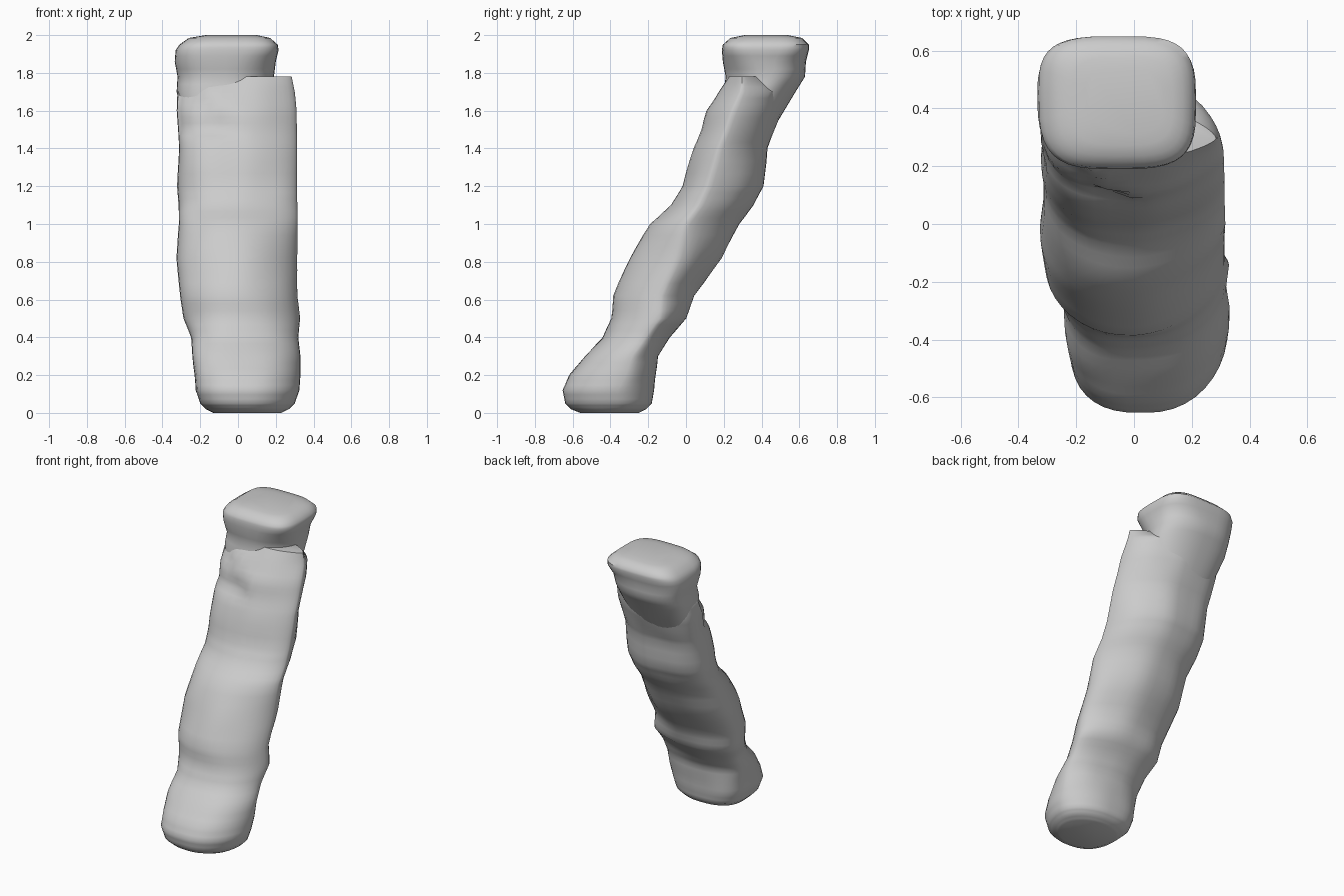
import bpy
import bmesh
import math
from mathutils import Vector, noise

if "Cube" in bpy.data.objects:
    bpy.data.objects.remove(bpy.data.objects["Cube"], do_unlink=True)

material = bpy.data.materials.new("light grey")
material.use_nodes = True
grey = (0.6, 0.6, 0.6, 1)
material.diffuse_color = grey
material.node_tree.nodes["Principled BSDF"].inputs["Base Color"].default_value = grey

SEGMENTS = 40
LEFT_RIDGE = 0.58


def section(ring):
    """One horizontal outline: a power of 2 is round, larger is squarer,
    smaller is a wedge. The ridge is the widest point from front to back."""
    z, low_x, high_x, front, back, low_power, high_power, ridge = ring
    middle_x = (low_x + high_x) / 2
    points = []
    for i in range(SEGMENTS):
        angle = math.tau * i / SEGMENTS
        c, s = math.cos(angle), math.sin(angle)
        power, way = (high_power, ridge) if c > 0 else (low_power, LEFT_RIDGE)
        # a wedge is sharp at its side only, never at front or back
        u = math.copysign(abs(c) ** min(1.05, 2 / power), c)
        v = abs(s) ** (2 / power)
        middle_y = front + (back - front) * (0.5 + (way - 0.5) * abs(u) ** 0.5)
        end = back if s > 0 else front
        points.append(Vector((middle_x + u * (high_x - low_x) / 2,
                              middle_y + v * (end - middle_y), z)))
    return points


def refine(rings, steps):
    """Insert blended rings between the given ones."""
    result = []
    for a, b in zip(rings, rings[1:]):
        for k in range(steps):
            result.append([p + (q - p) * k / steps for p, q in zip(a, b)])
    return result + [rings[-1]]


def loft(name, rings, steps, shape, angle):
    """Skin a closed surface over the rings, moving each point with shape()."""
    bm = bmesh.new()
    loops = [[bm.verts.new(shape(p)) for p in section(r)] for r in refine(rings, steps)]
    for low, high in zip(loops, loops[1:]):
        for i in range(SEGMENTS):
            j = (i + 1) % SEGMENTS
            bm.faces.new((low[i], low[j], high[j], high[i]))
    bm.faces.new(loops[0][::-1])
    bm.faces.new(loops[-1])
    mesh = bpy.data.meshes.new(name)
    bm.to_mesh(mesh)
    bm.free()
    mesh.materials.append(material)
    obj = bpy.data.objects.new(name, mesh)
    bpy.context.collection.objects.link(obj)
    bpy.ops.object.select_all(action='DESELECT')
    obj.select_set(True)
    bpy.context.view_layer.objects.active = obj
    bpy.ops.object.shade_smooth_by_angle(angle=math.radians(angle))


def crumple(p):
    """Soft lumps, and a diagonal fold on the front near the top."""
    p = p.copy()
    lump = noise.noise(p * 5) * 0.012 * min(1, p.z * 4)
    p.y += lump
    p.x += lump * 0.5
    if p.z > 1.45 and p.y < 0.1 + (p.z - 1.2) * 0.4:
        beside = 0.05 - (p.z - 1.45) * 0.85 - p.x
        p.y += 0.03 * min(1, max(0, beside / 0.06)) * min(1, (p.z - 1.45) / 0.05)
    return p


# leaning body: height, x range, y range, powers of -x and +x halves, +x ridge
body_rings = [
    (0.0, -0.13, 0.23, -0.56, -0.25, 2.5, 2, 0.5),
    (0.02, -0.17, 0.27, -0.61, -0.21, 2.6, 2, 0.6),
    (0.05, -0.2, 0.3, -0.64, -0.18, 2.8, 2, 0.6),
    (0.12, -0.225, 0.325, -0.655, -0.165, 2.8, 2, 0.6),
    (0.2, -0.23, 0.33, -0.62, -0.16, 2.8, 2, 0.65),
    (0.3, -0.24, 0.33, -0.54, -0.15, 2.6, 1.9, 0.65),
    (0.4, -0.25, 0.32, -0.44, -0.09, 2.5, 1.8, 0.65),
    (0.5, -0.29, 0.33, -0.4, 0.0, 2.3, 1.7, 0.65),
    (0.62, -0.305, 0.315, -0.385, 0.04, 2.2, 1.6, 0.6),
    (0.82, -0.325, 0.31, -0.29, 0.19, 2.2, 1.5, 0.5),
    (1.0, -0.31, 0.315, -0.19, 0.28, 2.2, 1.5, 0.4),
    (1.1, -0.315, 0.315, -0.08, 0.36, 2.3, 1.5, 0.35),
    (1.2, -0.32, 0.315, -0.02, 0.41, 2.5, 1.5, 0.33),
    (1.4, -0.315, 0.31, 0.04, 0.43, 2.8, 1.5, 0.33),
    (1.5, -0.32, 0.31, 0.085, 0.47, 2.8, 1.5, 0.33),
    (1.6, -0.325, 0.31, 0.11, 0.51, 2.8, 1.5, 0.35),
    (1.7, -0.32, 0.3, 0.17, 0.52, 2.6, 1.5, 0.35),
    (1.78, -0.25, 0.285, 0.23, 0.4, 2, 1.5, 0.4),
]
loft("leaning_body", body_rings, 3, crumple, 40)

# squared head growing out of the body
head_rings = [
    (1.5, -0.28, 0.15, 0.18, 0.46, 2.6, 2, 0.5),
    (1.7, -0.325, 0.19, 0.2, 0.58, 2.8, 2, 0.55),
    (1.78, -0.32, 0.19, 0.21, 0.63, 2.8, 2.1, 0.55),
    (1.86, -0.335, 0.2, 0.195, 0.635, 3, 2.6, 0.5),
    (1.92, -0.33, 0.215, 0.19, 0.65, 3.4, 3.4, 0.5),
    (1.95, -0.31, 0.21, 0.195, 0.65, 3.6, 3.6, 0.5),
    (1.985, -0.26, 0.17, 0.235, 0.615, 3.6, 3.6, 0.5),
    (2.0, -0.17, 0.1, 0.31, 0.54, 3.2, 3.2, 0.5),
]
loft("squared_head", head_rings, 2, lambda p: p, 50)
